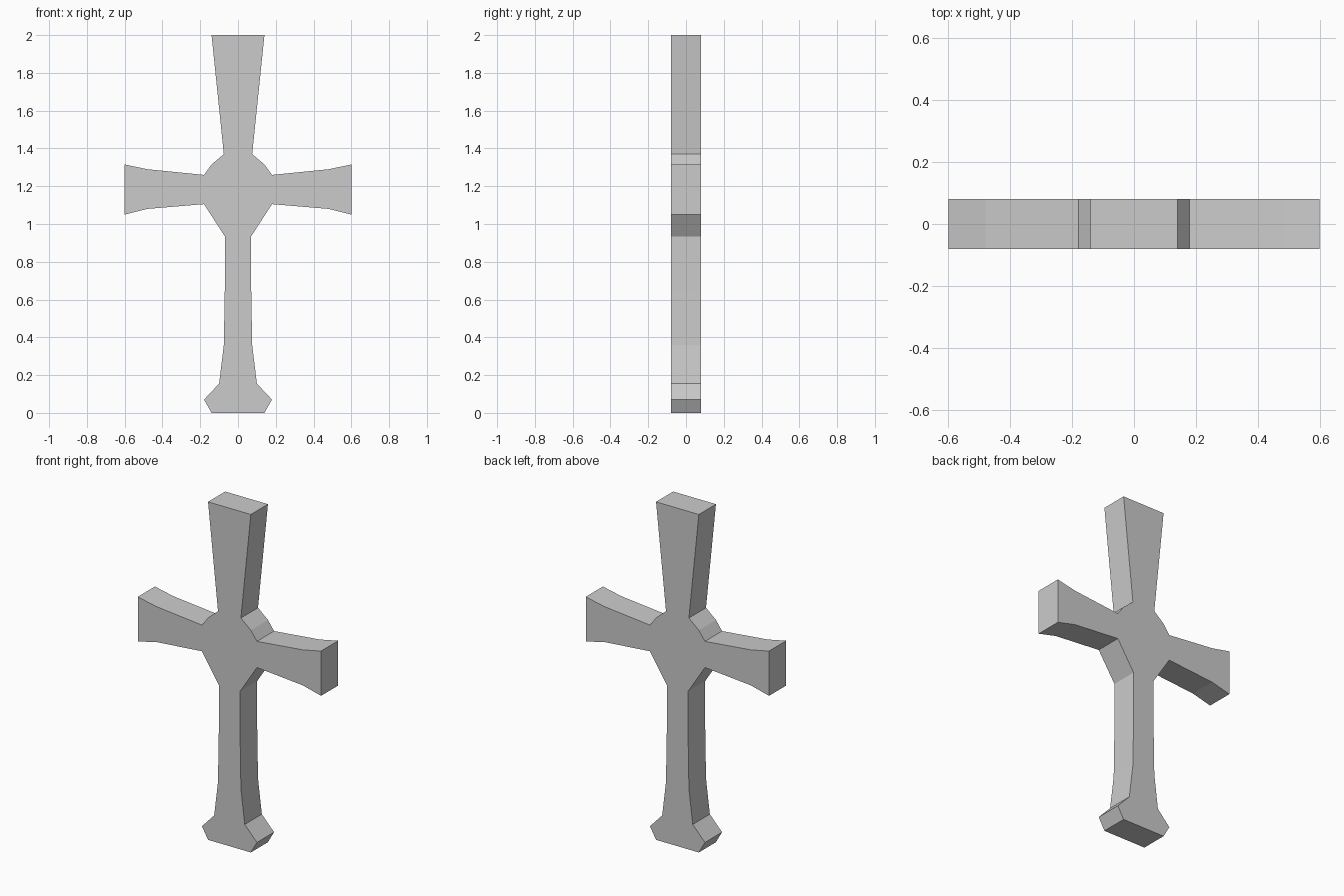
import bpy
import bmesh
from mathutils import Vector

cube = bpy.data.objects.get("Cube")
if cube:
    bpy.data.objects.remove(cube, do_unlink=True)

HALF_DEPTH = 0.08

# Right half of the outline, from foot to top (x, z)
half_outline = [
    (0.14, 0.0), (0.18, 0.07), (0.10, 0.155),          # flared foot
    (0.075, 0.36), (0.07, 0.65), (0.07, 0.935),        # shaft
    (0.18, 1.105), (0.48, 1.08), (0.60, 1.05),         # underside of arm
    (0.60, 1.315), (0.48, 1.29), (0.18, 1.26),         # top of arm
    (0.14, 1.315), (0.075, 1.37), (0.14, 2.0),         # hub and upper arm
]
outline = half_outline + [(-x, z) for x, z in reversed(half_outline)]

# Plain grey stone
stone = bpy.data.materials.new("grey_stone")
stone.use_nodes = True
grey = (0.6, 0.6, 0.6, 1.0)
stone.diffuse_color = grey
stone.node_tree.nodes["Principled BSDF"].inputs["Base Color"].default_value = grey

# Extrude the mirrored outline from front to back
bm = bmesh.new()
front = bm.faces.new([bm.verts.new((x, -HALF_DEPTH, z)) for x, z in outline])
extruded = bmesh.ops.extrude_face_region(bm, geom=[front], use_keep_orig=True)
back_verts = [g for g in extruded["geom"] if isinstance(g, bmesh.types.BMVert)]
bmesh.ops.translate(bm, verts=back_verts, vec=Vector((0, 2 * HALF_DEPTH, 0)))
bmesh.ops.recalc_face_normals(bm, faces=bm.faces)

mesh = bpy.data.meshes.new("cross")
bm.to_mesh(mesh)
bm.free()
mesh.materials.append(stone)
cross = bpy.data.objects.new("cross", mesh)
bpy.context.collection.objects.link(cross)
